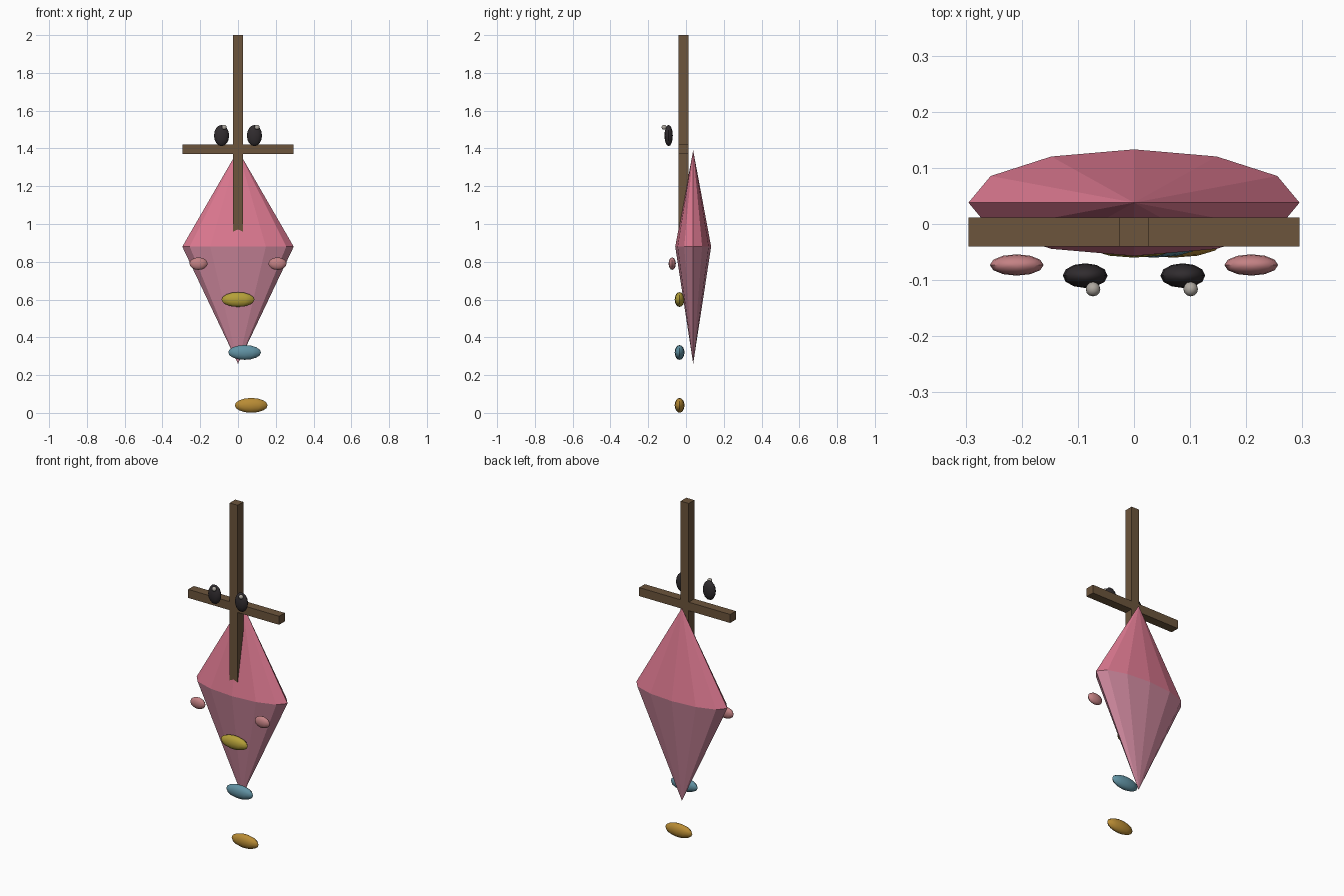
import bpy, math

if "Cube" in bpy.data.objects:
    bpy.data.objects.remove(bpy.data.objects["Cube"])


def material(name, rgb):
    m = bpy.data.materials.new(name)
    m.diffuse_color = (*rgb, 1)
    m.use_nodes = True
    m.node_tree.nodes["Principled BSDF"].inputs["Base Color"].default_value = m.diffuse_color
    return m


WOOD = material("wood", (0.15, 0.09, 0.045))
PINK = material("pink", (0.72, 0.19, 0.28))
MAUVE = material("mauve", (0.60, 0.24, 0.33))
BLACK = material("black", (0.03, 0.025, 0.028))
GLINT = material("glint", (0.42, 0.39, 0.35))
BLUSH = material("blush", (0.55, 0.22, 0.23))
YELLOW = material("yellow", (0.46, 0.35, 0.04))
BLUE = material("blue", (0.12, 0.29, 0.37))
ORANGE = material("orange", (0.48, 0.26, 0.035))


def finish(name, mat):
    o = bpy.context.object
    o.name = name
    o.data.materials.append(mat)
    bpy.ops.object.transform_apply(location=False, rotation=True, scale=True)
    return o


def beam(name, centre, size):
    bpy.ops.mesh.primitive_cube_add(size=1, location=centre)
    bpy.context.object.scale = size
    finish(name, WOOD)


def ellipsoid(name, centre, radii, mat, segments=12, rings=8):
    bpy.ops.mesh.primitive_uv_sphere_add(segments=segments, ring_count=rings,
                                         radius=1, location=centre)
    bpy.context.object.scale = radii
    finish(name, mat)
    bpy.ops.object.shade_smooth_by_angle(angle=math.radians(40))


def sail(name, z_base, z_tip, mat):
    # flattened twelve-sided cone, pointing up or down
    h = z_tip - z_base
    bpy.ops.mesh.primitive_cone_add(vertices=12, radius1=1, radius2=0, depth=abs(h),
                                    location=(0, 0.038, (z_base + z_tip) / 2),
                                    rotation=(0 if h > 0 else math.pi, 0, 0))
    bpy.context.object.scale = (0.295, 0.095, 1)
    finish(name, mat)


# Kite body
sail("upper_sail", 0.88, 1.39, PINK)
sail("lower_sail", 0.88, 0.26, MAUVE)

# Wooden frame
beam("vertical_spar", (0, -0.014, 1.42), (0.052, 0.052, 1.16))
beam("cross_spar", (0, -0.014, 1.396), (0.59, 0.052, 0.05))

# Face
for side, s in (("left", -1), ("right", 1)):
    ellipsoid(side + "_eye", (s * 0.087, -0.092, 1.468), (0.04, 0.022, 0.056), BLACK)
    ellipsoid(side + "_eye_glint", (s * 0.087 + 0.014, -0.116, 1.512),
              (0.013, 0.013, 0.013), GLINT)
    ellipsoid(side + "_cheek", (s * 0.209, -0.073, 0.79), (0.048, 0.019, 0.033), BLUSH)

# Tail bows, drifting to one side as they descend
for i, (z, mat) in enumerate(((0.60, YELLOW), (0.32, BLUE), (0.04, ORANGE))):
    ellipsoid(f"tail_bow_{i + 1}", (0.035 * i, -0.034, z), (0.087, 0.026, 0.039), mat)
